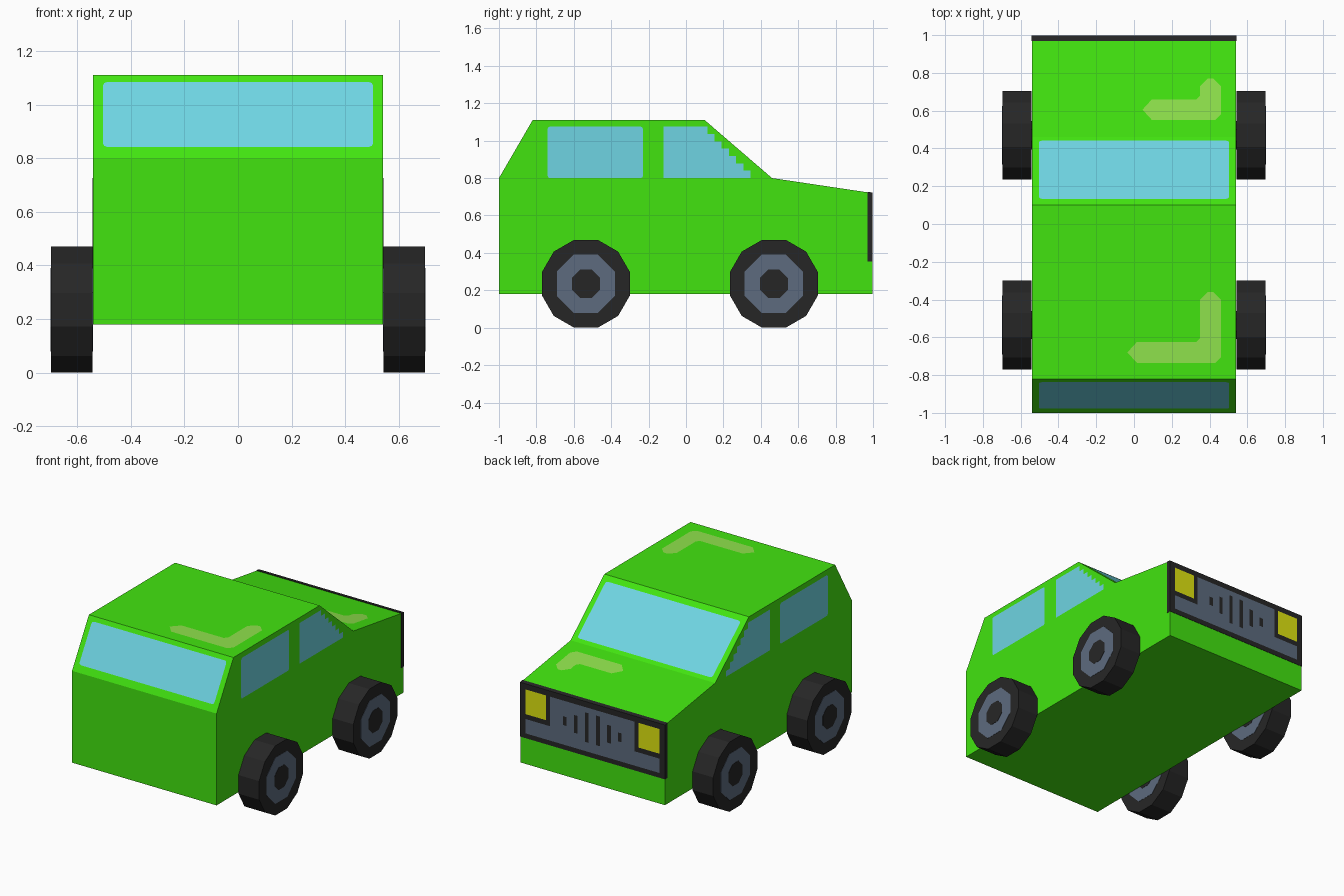
import bpy, bmesh, math
from mathutils import Matrix, Vector

if "Cube" in bpy.data.objects:
    bpy.data.objects.remove(bpy.data.objects["Cube"])


def material(name, rgb):
    """Flat material from 0-255 display values, stored as linear."""
    lin = [((c / 255 + 0.055) / 1.055) ** 2.4 if c > 10 else c / 255 / 12.92 for c in rgb]
    m = bpy.data.materials.new(name)
    m.use_nodes = True
    m.diffuse_color = (*lin, 1)
    bsdf = m.node_tree.nodes["Principled BSDF"]
    bsdf.inputs["Base Color"].default_value = (*lin, 1)
    bsdf.inputs["Roughness"].default_value = 0.9
    return m


GREEN = material("green paint", (66, 228, 16))
SHINE = material("pale green shine", (143, 226, 76))
GLASS = material("blue glass", (110, 212, 226))
BLACK = material("black rubber", (38, 38, 38))
GREY = material("slate grey", (93, 107, 126))
YELLOW = material("yellow lamp", (224, 230, 16))


def finish(name, bm, mat):
    mesh = bpy.data.meshes.new(name)
    bm.to_mesh(mesh)
    bm.free()
    mesh.materials.append(mat)
    obj = bpy.data.objects.new(name, mesh)
    bpy.context.collection.objects.link(obj)
    return obj


def prism(name, profile, half, mat):
    """Side profile of (y, z) points extruded across x."""
    bm = bmesh.new()
    face = bm.faces.new([bm.verts.new((-half, y, z)) for y, z in profile])
    ext = bmesh.ops.extrude_face_region(bm, geom=[face])
    moved = [v for v in ext["geom"] if isinstance(v, bmesh.types.BMVert)]
    bmesh.ops.translate(bm, verts=moved, vec=(2 * half, 0, 0))
    bmesh.ops.recalc_face_normals(bm, faces=bm.faces)
    return finish(name, bm, mat)


def plate(name, points, outward, mat, lift=0.003, rounding=0.0):
    """Thin painted detail lying just above a body surface."""
    n = Vector(outward).normalized()
    bm = bmesh.new()
    face = bm.faces.new([bm.verts.new(Vector(p) + n * lift) for p in points])
    face.normal_update()
    if face.normal.dot(n) < 0:
        face.normal_flip()
    if rounding:
        bmesh.ops.bevel(bm, geom=bm.verts[:], offset=rounding, segments=2,
                        profile=0.5, affect='VERTICES')
    return finish(name, bm, mat)


def rect(a0, a1, b0, b1):
    return [(a0, b0), (a1, b0), (a1, b1), (a0, b1)]


# Body shell
W = 0.54
NOSE = 0.996
prism("body", [(-1, 0.18), (-1, 0.8), (-0.82, 1.11), (0.1, 1.11),
               (0.46, 0.8), (NOSE, 0.72), (NOSE, 0.18)], W, GREEN)


# Heights along the sloping panels
def slope(y, y0, z0, y1, z1):
    return z0 + (y - y0) * (z1 - z0) / (y1 - y0)


def hood_z(y):
    return slope(y, 0.46, 0.8, NOSE, 0.72)


# Windscreen and rear window
for name, line, ya, yb, out in (
        ("windscreen", (0.1, 1.11, 0.46, 0.8), 0.132, 0.44, (0, 0.31, 0.36)),
        ("rear_window", (-1, 0.8, -0.82, 1.11), -0.976, -0.836, (0, -0.31, 0.18))):
    pts = [(x, y, slope(y, *line)) for x, y in rect(-0.504, 0.504, ya, yb)]
    plate(name, pts, out, GLASS, 0.002, 0.015)

# Side windows, the forward one with a stepped slanting edge
stepped = [(-0.12, 1.075), (-0.12, 0.8)]
steps = 7
for i in range(steps):
    y = 0.345 - i * 0.0385
    z = 0.8 + i * 0.0393
    stepped += [(y, z), (y, z + 0.0393)]
for side, s in (("left", 1), ("right", -1)):
    rear = [(s * W, y, z) for y, z in rect(-0.74, -0.23, 0.8, 1.075)]
    plate(side + "_rear_side_window", rear, (s, 0, 0), GLASS, 0.002, 0.012)
    plate(side + "_front_side_window", [(s * W, y, z) for y, z in stepped], (s, 0, 0), GLASS, 0.002)

# Grille frame wrapping slightly round the nose
prism("grille_frame", [(0.97, 0.355), (0.998, 0.355), (0.998, hood_z(1) + 0.003),
                       (0.97, hood_z(0.97) + 0.003)], W + 0.002, BLACK)


def nose_plate(name, points, mat, lift):
    plate(name, [(x, 0.998, z) for x, z in points], (0, 1, 0), mat, lift)


# Grey grille panel, headlamps and vent slots
nose_plate("grille_panel", [(-0.5, 0.388), (0.5, 0.388), (0.5, 0.485), (0.315, 0.485),
                            (0.315, 0.685), (-0.315, 0.685), (-0.315, 0.485), (-0.5, 0.485)],
           GREY, 0.001)
for side, s in (("left", 1), ("right", -1)):
    nose_plate(side + "_headlamp", rect(s * 0.345, s * 0.5, 0.518, 0.685), YELLOW, 0.001)
    for i, h in enumerate((0.1, 0.06, 0.03)):
        x = s * (0.042 + 0.082 * i)
        nose_plate(f"{side}_vent_{i + 1}", rect(x - 0.014, x + 0.014, 0.55 - h, 0.55 + h), BLACK, 0.002)


# Bent shine marks on roof and hood
def shine(name, x0, y0, y1, y2, height, out):
    outline = [(x0, (y0 + y1) / 2), (x0 + 0.05, y0), (0.43, y0), (0.46, y0 + 0.03), (0.46, y2 - 0.04),
               (0.42, y2), (0.39, y2), (0.35, y2 - 0.04), (0.35, y1 + 0.02), (0.33, y1), (x0 + 0.05, y1)]
    plate(name, [(x, y, height(y)) for x, y in outline], out, SHINE, 0.002)


shine("roof_shine", -0.035, -0.735, -0.625, -0.36, lambda y: 1.11, (0, 0, 1))
shine("hood_shine", 0.045, 0.55, 0.66, 0.77, hood_z, (0, 0.08, 0.54))


# Wheels: twelve-sided tyres with octagonal rims and hubs on both faces
def disc(name, sides, apothem, depth, centre, mat):
    bm = bmesh.new()
    r = apothem / math.cos(math.pi / sides)
    place = (Matrix.Translation(centre) @ Matrix.Rotation(math.pi / 2, 4, 'Y')
             @ Matrix.Rotation(math.pi / sides, 4, 'Z'))
    bmesh.ops.create_cone(bm, cap_ends=True, segments=sides, radius1=r, radius2=r,
                          depth=depth, matrix=place)
    return finish(name, bm, mat)


R = 0.235
for side, s in (("left", 1), ("right", -1)):
    for end, y in (("rear", -0.535), ("front", 0.47)):
        at = (s * 0.62, y, R)
        disc(f"{side}_{end}_tyre", 12, R, 0.154, at, BLACK)
        disc(f"{side}_{end}_rim", 8, 0.156, 0.157, at, GREY)
        disc(f"{side}_{end}_hub", 8, 0.075, 0.16, at, BLACK)
